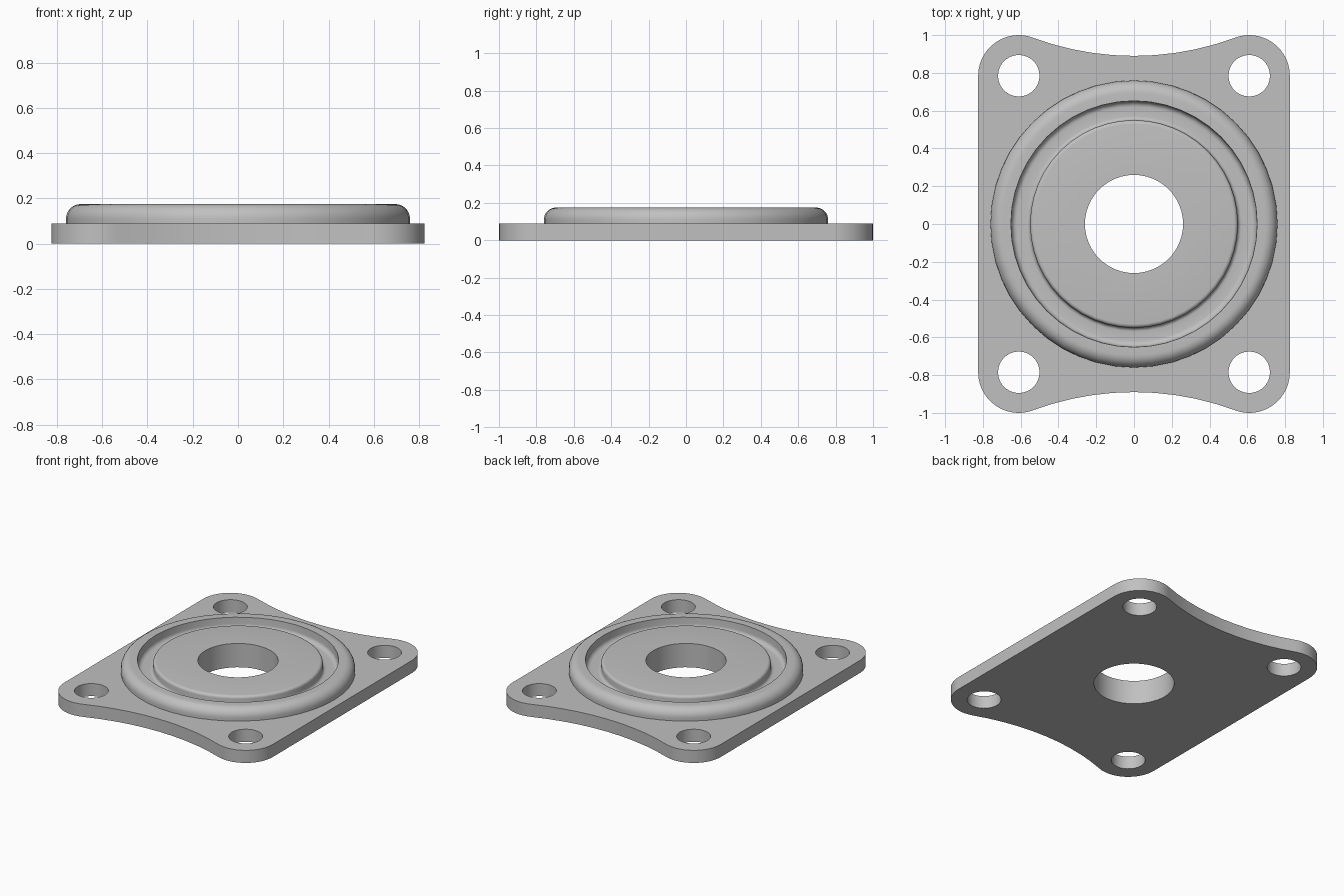
import bpy
import bmesh
from math import sin, cos, radians, tau, hypot, atan2, degrees

if "Cube" in bpy.data.objects:
    bpy.data.objects.remove(bpy.data.objects["Cube"], do_unlink=True)

SEG = 48
THICK = 0.09          # plate thickness
TOP = 0.175           # top of the raised rim
HX, HY = 0.61, 0.785  # bolt hole centre
CORNER = 0.215
WAIST = 0.89          # half depth at the middle of the scooped ends
BORE = 0.26

steel = bpy.data.materials.new("grey steel")
steel.use_nodes = True
colour = (0.53, 0.53, 0.53, 1)
steel.diffuse_color = colour
steel.node_tree.nodes["Principled BSDF"].inputs["Base Color"].default_value = colour


def arc(cx, cy, r, a0, a1, n):
    """Points along an arc, angles in degrees."""
    angles = [radians(a0 + (a1 - a0) * i / n) for i in range(n + 1)]
    return [(cx + r * cos(a), cy + r * sin(a)) for a in angles]


def finish(name, bm):
    bmesh.ops.recalc_face_normals(bm, faces=bm.faces)
    mesh = bpy.data.meshes.new(name)
    bm.to_mesh(mesh)
    bm.free()
    mesh.materials.append(steel)
    obj = bpy.data.objects.new(name, mesh)
    bpy.context.collection.objects.link(obj)
    bpy.ops.object.select_all(action="DESELECT")
    obj.select_set(True)
    bpy.context.view_layer.objects.active = obj
    bpy.ops.object.shade_smooth_by_angle(angle=radians(35))
    return obj


# Base plate outline: rounded corners tangent to scooped ends
drop = WAIST - HY
scoop = (HX**2 + drop**2 - CORNER**2) / (2 * (CORNER - drop))
lean = degrees(atan2(HX, scoop + drop))
corner = arc(HX, HY, CORNER, 0, 90 + lean, 14)
end = arc(0, WAIST + scoop, scoop, -90 + lean, -90, 5)[1:]
quarter = corner + end
half = quarter + [(-x, y) for x, y in reversed(quarter[:-1])]
outline = half + [(-x, -y) for x, y in half]

# Bolt holes and centre bore
loops = [outline, arc(0, 0, BORE, 0, 360, SEG)[:-1]]
for sx in (-1, 1):
    for sy in (-1, 1):
        loops.append(arc(sx * HX, sy * HY, 0.11, 0, 360, 28)[:-1])

bm = bmesh.new()
edges = []
for loop in loops:
    vs = [bm.verts.new((x, y, 0)) for x, y in loop]
    edges += [bm.edges.new((vs[i - 1], vs[i])) for i in range(len(vs))]
bmesh.ops.triangle_fill(bm, edges=edges, use_beauty=True, normal=(0, 0, 1))
ext = bmesh.ops.extrude_face_region(bm, geom=bm.faces[:])
bmesh.ops.translate(bm, vec=(0, 0, THICK),
                    verts=[g for g in ext["geom"] if isinstance(g, bmesh.types.BMVert)])
finish("base_plate", bm)

# Raised boss: bore, inner land, groove and rounded rim as one turned profile
FLOOR, LAND = 0.1, 0.17
profile = [(BORE, THICK), (BORE, LAND)]
profile += arc(0.53, LAND - 0.02, 0.02, 90, 0, 5)
profile += arc(0.57, FLOOR + 0.02, 0.02, 180, 270, 5)
profile += arc(0.62, FLOOR + 0.03, 0.03, 270, 360, 6)
profile += [(0.652, TOP)]
profile += arc(0.695, TOP - 0.065, 0.065, 90, 0, 8)
profile += [(0.76, THICK)]

bm = bmesh.new()
vs = [bm.verts.new((r, 0, z)) for r, z in profile]
es = [bm.edges.new(pair) for pair in zip(vs, vs[1:])]
bmesh.ops.spin(bm, geom=vs + es, cent=(0, 0, 0), axis=(0, 0, 1),
               angle=tau, steps=SEG, use_merge=True)
bmesh.ops.remove_doubles(bm, verts=bm.verts[:], dist=1e-5)
# Close the seat against the plate so normals are well defined
bmesh.ops.bridge_loops(bm, edges=[e for e in bm.edges if e.is_boundary])
finish("raised_ring_boss", bm)
